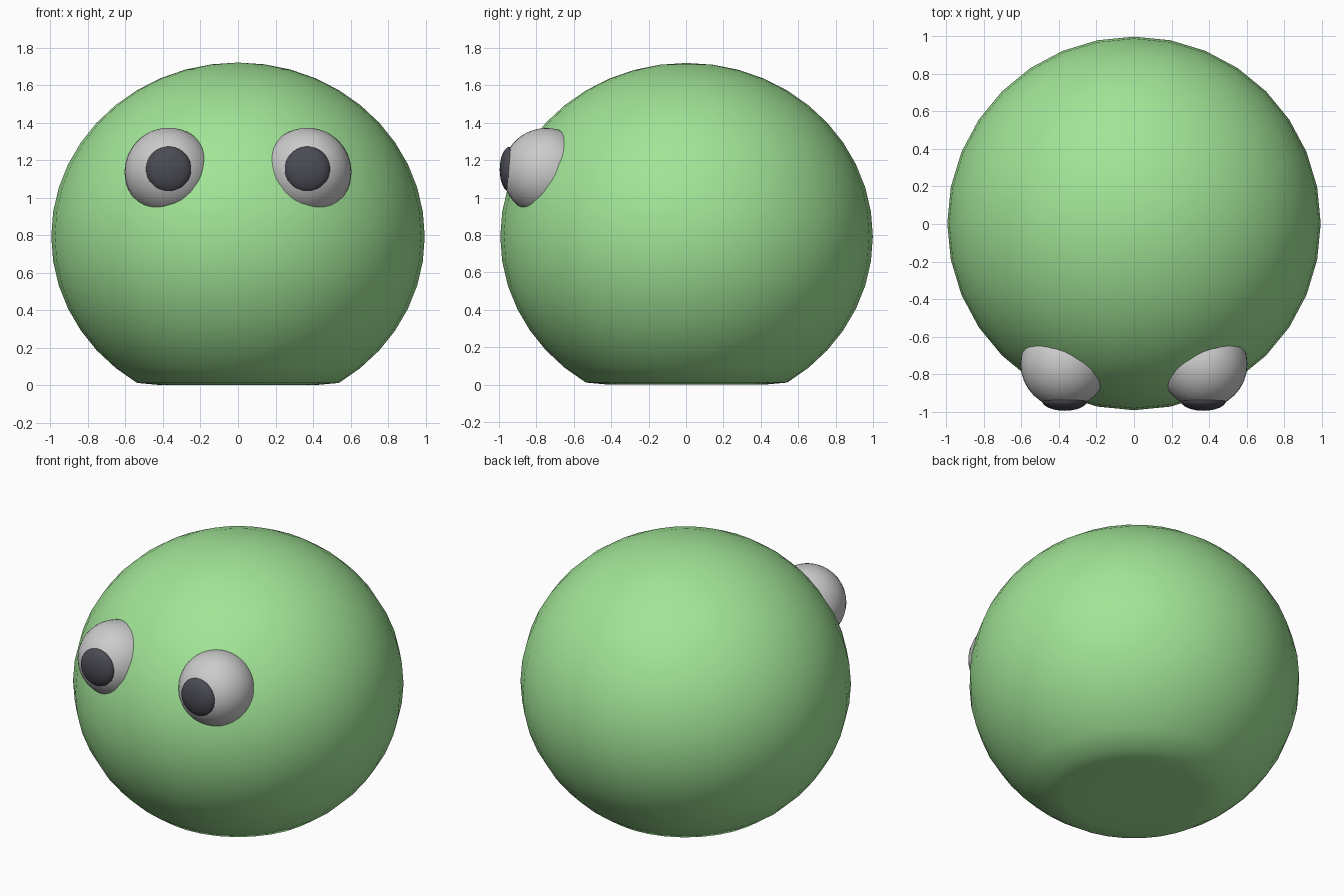
import bpy

if "Cube" in bpy.data.objects:
    bpy.data.objects.remove(bpy.data.objects["Cube"])


def material(name, color):
    m = bpy.data.materials.new(name)
    m.diffuse_color = (*color, 1)
    m.use_nodes = True
    m.node_tree.nodes["Principled BSDF"].inputs["Base Color"].default_value = m.diffuse_color
    return m


def ellipsoid(name, center, radii, mat=None, segments=32, rings=22):
    bpy.ops.mesh.primitive_uv_sphere_add(segments=segments, ring_count=rings, radius=1)
    ob = bpy.context.object
    ob.name = name
    for v in ob.data.vertices:
        v.co = [c + r * p for c, r, p in zip(center, radii, v.co)]
    bpy.ops.object.shade_smooth()
    if mat:
        ob.data.materials.append(mat)
    return ob


green = material("skin_green", (0.36, 0.78, 0.31))
dark = material("pupil_dark", (0.07, 0.07, 0.09))

# Squashed round body, pressed flat where it rests on the ground
body = ellipsoid("body", (0, 0.003, 0.792), (0.996, 0.996, 0.928), green)
for v in body.data.vertices:
    v.co.z = max(v.co.z, 0)

# Half-sunk eyeballs with flattened pupils, mirrored left and right
for side, s in (("left", -1), ("right", 1)):
    ellipsoid(side + "_eye", (s * 0.37, -0.747, 1.137), (0.235,) * 3)
    ellipsoid(side + "_pupil", (s * 0.37, -0.94, 1.15), (0.122, 0.056, 0.122), dark)
